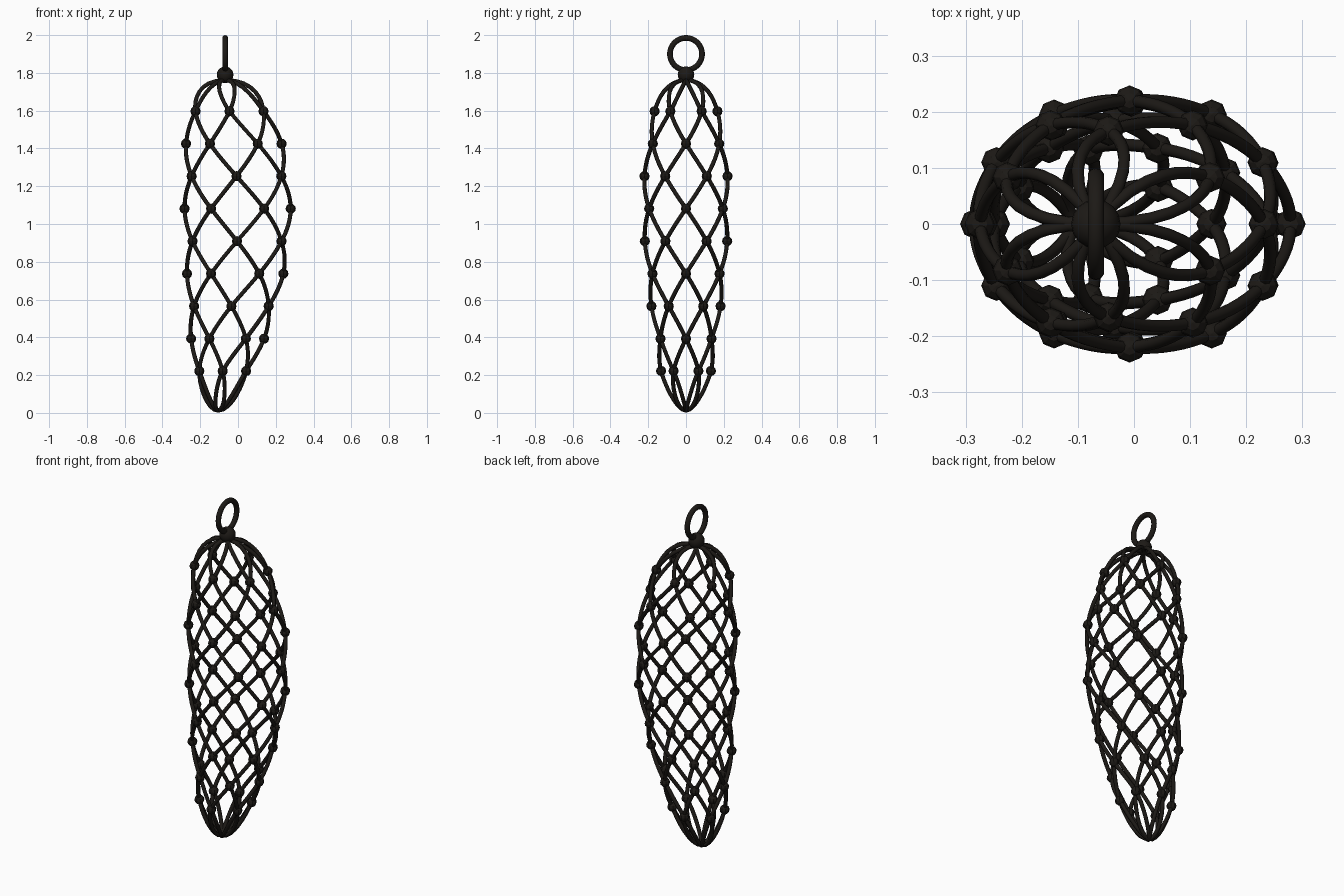
import bpy, bmesh
from math import radians, sin, cos, pi

if "Cube" in bpy.data.objects:
    bpy.data.objects.remove(bpy.data.objects["Cube"])

# dark metal
mat = bpy.data.materials.new("dark_metal")
mat.diffuse_color = (0.012, 0.010, 0.008, 1)
mat.use_nodes = True
mat.node_tree.nodes["Principled BSDF"].inputs["Base Color"].default_value = mat.diffuse_color

# rows of the net from bottom pole to top pole: z, centre x, radius x, radius y
ROWS = [
    (0.012, -0.105, 0.0, 0.0),
    (0.222, -0.081, 0.143, 0.132),
    (0.393, -0.055, 0.193, 0.156),
    (0.565, -0.035, 0.228, 0.183),
    (0.737, -0.015, 0.255, 0.205),
    (0.909, -0.005, 0.272, 0.218),
    (1.081, -0.002, 0.281, 0.225),
    (1.253, -0.008, 0.274, 0.220),
    (1.425, -0.022, 0.253, 0.203),
    (1.597, -0.045, 0.208, 0.166),
    (1.762, -0.068, 0.0, 0.0),
]
N = len(ROWS) - 1
# flat, rounded departure at both poles
SLOPES = {0: (0.0, 0.015, 0.20, 0.18), N: (0.0, -0.02, -0.45, -0.36),
          1: (0.18, 0.025, 0.06, 0.045), N - 1: (0.172, -0.023, -0.06, -0.05)}


def slope(i, k):
    if i in SLOPES:
        return SLOPES[i][k]
    return (ROWS[i + 1][k] - ROWS[i - 1][k]) / 2


def net_point(s, angle):
    """Point on the egg-shaped net surface at row position s."""
    i = min(int(s), N - 1)
    u = s - i
    v = []
    for k in range(4):
        a, b = ROWS[i][k], ROWS[i + 1][k]
        v.append((2*u**3 - 3*u**2 + 1) * a + (u**3 - 2*u**2 + u) * slope(i, k)
                 + (3*u**2 - 2*u**3) * b + (u**3 - u**2) * slope(i + 1, k))
    z, cx, rx, ry = v
    return (cx + rx * cos(angle), ry * sin(angle), z)


# crossing strands: six helices each way
cu = bpy.data.curves.new("net_strands", "CURVE")
cu.dimensions = "3D"
cu.bevel_depth = 0.011
cu.bevel_resolution = 2
cu.use_fill_caps = True
STEPS = 8
for k in range(6):
    for way in (1, -1):
        sp = cu.splines.new("POLY")
        sp.points.add(N * STEPS)
        for j, p in enumerate(sp.points):
            s = j / STEPS
            p.co = (*net_point(s, radians(60 * k + way * 30 * s)), 1)
        sp.use_smooth = True
strands = bpy.data.objects.new("net_strands", cu)
bpy.context.collection.objects.link(strands)
bpy.context.view_layer.objects.active = strands
strands.select_set(True)
bpy.ops.object.convert(target="MESH")
strands = bpy.context.object
strands.data.materials.clear()
strands.data.materials.append(mat)

# faceted beads where the strands cross
bm = bmesh.new()
for row in range(1, N):
    for k in range(6):
        pos = net_point(row, radians(60 * k + 30 * (row % 2)))
        new = bmesh.ops.create_uvsphere(bm, u_segments=8, v_segments=6, radius=0.027)
        bmesh.ops.translate(bm, verts=new["verts"], vec=pos)
me = bpy.data.meshes.new("crossing_beads")
bm.to_mesh(me)
bm.free()
me.materials.append(mat)
bpy.context.collection.objects.link(bpy.data.objects.new("crossing_beads", me))

# top ball and hanging ring
TOP_X = -0.068
bpy.ops.mesh.primitive_uv_sphere_add(segments=16, ring_count=10, radius=0.044,
                                     location=(TOP_X, 0, 1.79))
ball = bpy.context.object
ball.name = "top_ball"
bpy.ops.mesh.primitive_torus_add(major_segments=40, minor_segments=10,
                                 major_radius=0.085, minor_radius=0.015,
                                 location=(TOP_X, 0, 1.9), rotation=(0, pi / 2, 0))
ring = bpy.context.object
ring.name = "hanging_ring"
for ob in (ball, ring):
    ob.data.materials.append(mat)
    for f in ob.data.polygons:
        f.use_smooth = True
